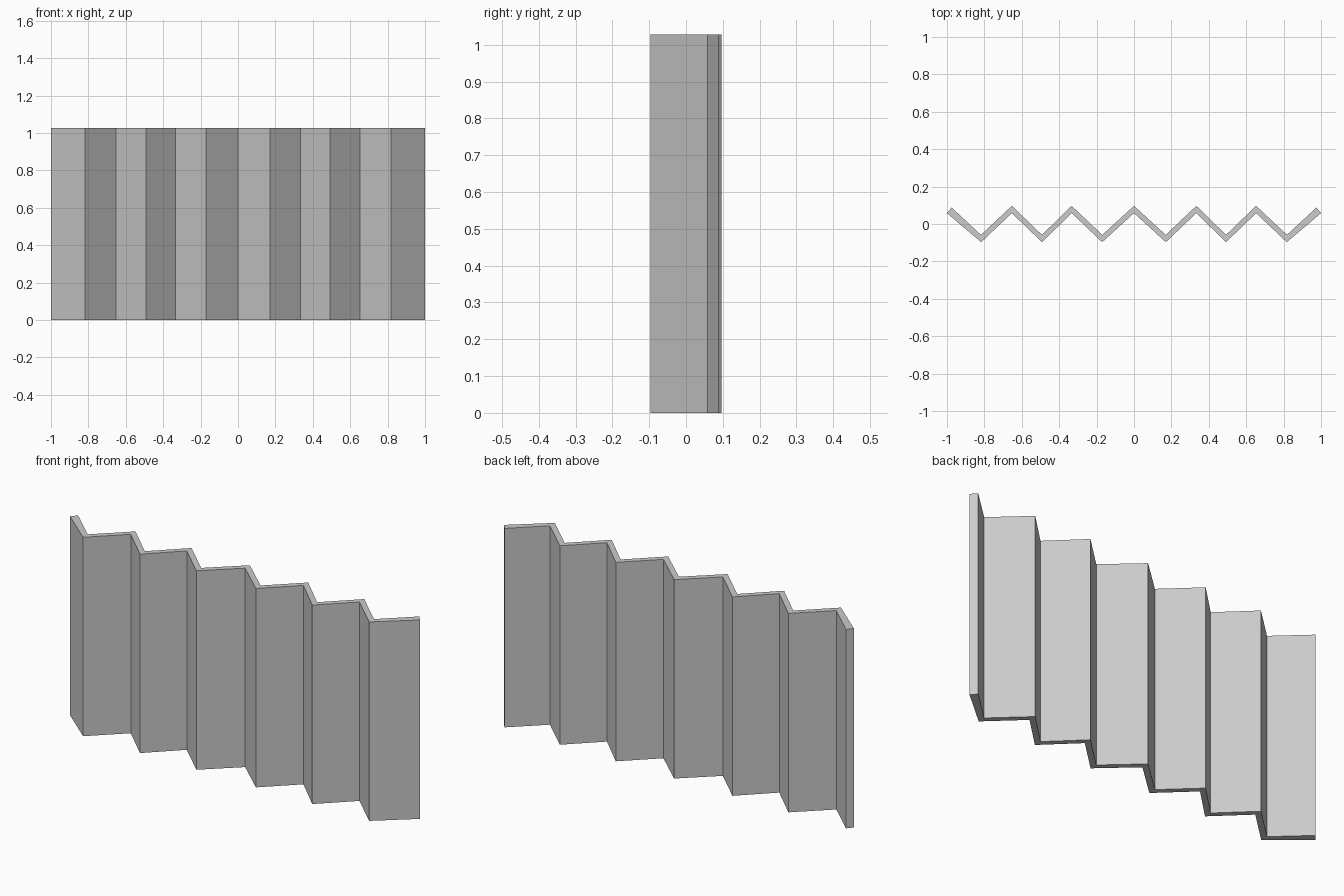
import bpy

if "Cube" in bpy.data.objects:
    bpy.data.objects.remove(bpy.data.objects["Cube"])

HEIGHT = 1.027
THICKNESS = 0.039
VALLEY_Y, PEAK_Y = -0.097, 0.058

# Fold lines of the front surface, mirrored about the middle peak
half = [0.17, 0.333, 0.492, 0.653, 0.817, 1.0]
xs = [-x for x in reversed(half)] + [0.0] + half

verts = []
for i, x in enumerate(xs):
    y = VALLEY_Y if i % 2 else PEAK_Y
    verts += [(x, y, 0), (x, y, HEIGHT)]
faces = [(2 * i, 2 * i + 2, 2 * i + 3, 2 * i + 1) for i in range(len(xs) - 1)]

# Zigzag folding screen sheet
mesh = bpy.data.meshes.new("folding_screen")
mesh.from_pydata(verts, [], faces)
screen = bpy.data.objects.new("folding_screen", mesh)
bpy.context.collection.objects.link(screen)

# Panel thickness, grown towards the back
solid = screen.modifiers.new("thickness", 'SOLIDIFY')
solid.thickness = THICKNESS
solid.offset = -1
solid.use_even_offset = False
